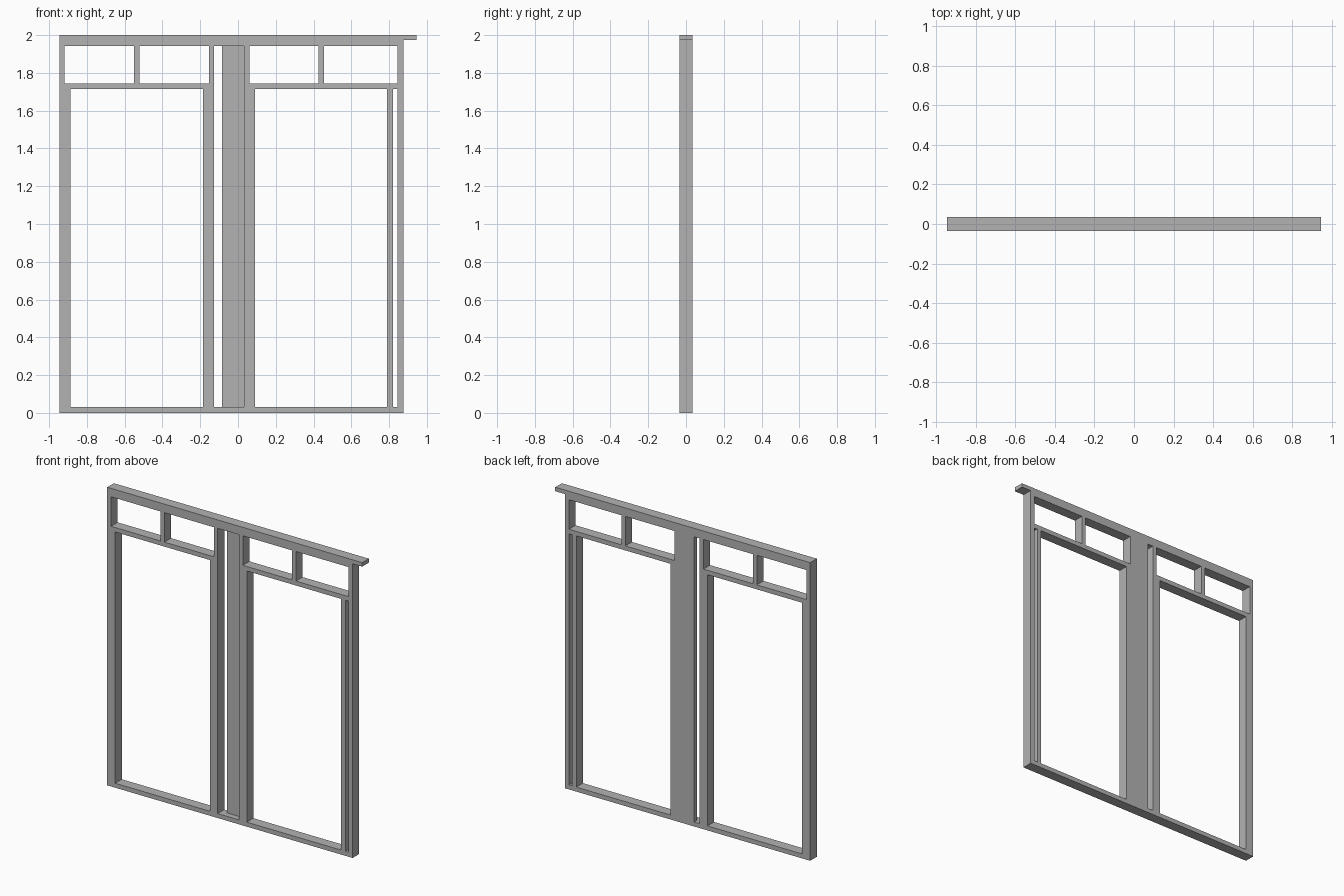
import bpy

# Remove the default object
cube = bpy.data.objects.get("Cube")
if cube:
    bpy.data.objects.remove(cube, do_unlink=True)

# Single flat colour
GREY = (0.45, 0.45, 0.45, 1.0)
mat = bpy.data.materials.new("timber_grey")
mat.use_nodes = True
mat.diffuse_color = GREY
mat.node_tree.nodes["Principled BSDF"].inputs["Base Color"].default_value = GREY

DEPTH = 0.035            # half depth of the wall
LEFT, RIGHT = -0.946, 0.875
SILL = 0.03              # top of the bottom plate
RAIL_LOW, RAIL_TOP = 1.715, 1.745
HEAD, CAP = 1.943, 1.973


def board(name, x0, x1, z0, z1, y0=-DEPTH, y1=DEPTH):
    """Add a box spanning the given limits."""
    bpy.ops.mesh.primitive_cube_add(
        size=1, location=((x0 + x1) / 2, (y0 + y1) / 2, (z0 + z1) / 2))
    ob = bpy.context.object
    ob.name = name
    ob.scale = (x1 - x0, y1 - y0, z1 - z0)
    bpy.ops.object.transform_apply(location=False, rotation=False, scale=True)
    ob.data.materials.append(mat)
    return ob


# Horizontal plates; the cap runs on past the last stud
board("bottom_plate", LEFT, RIGHT, 0, SILL)
board("top_plate", LEFT, RIGHT, HEAD, CAP)
board("cap_plate", LEFT, 0.946, CAP, 2)

# Full-height studs
studs = {
    "right_end_stud": (LEFT, -0.918),
    "right_inner_stud": (-0.154, -0.126),
    "left_inner_stud": (0.032, 0.06),
    "left_end_stud": (0.845, RIGHT),
}
for name, (x0, x1) in studs.items():
    board(name, x0, x1, SILL, HEAD)

# Short studs carrying the header rails
jacks = {
    "right_outer_jack": (-0.918, -0.887),
    "right_inner_jack": (-0.184, -0.154),
    "left_inner_jack": (0.06, 0.09),
    "left_outer_jack": (0.79, 0.821),
}
for name, (x0, x1) in jacks.items():
    board(name, x0, x1, SILL, RAIL_LOW)

# Header rails and the cripple studs above them
for side, x0, x1, mid in (("right", -0.918, -0.154, -0.536),
                          ("left", 0.06, 0.845, 0.44)):
    board(side + "_header_rail", x0, x1, RAIL_LOW, RAIL_TOP)
    board(side + "_cripple_stud", mid - 0.014, mid + 0.014, RAIL_TOP, HEAD)

# Flat backing board, flush with the back
board("backing_board", -0.085, 0.032, SILL, HEAD, DEPTH - 0.03, DEPTH)
